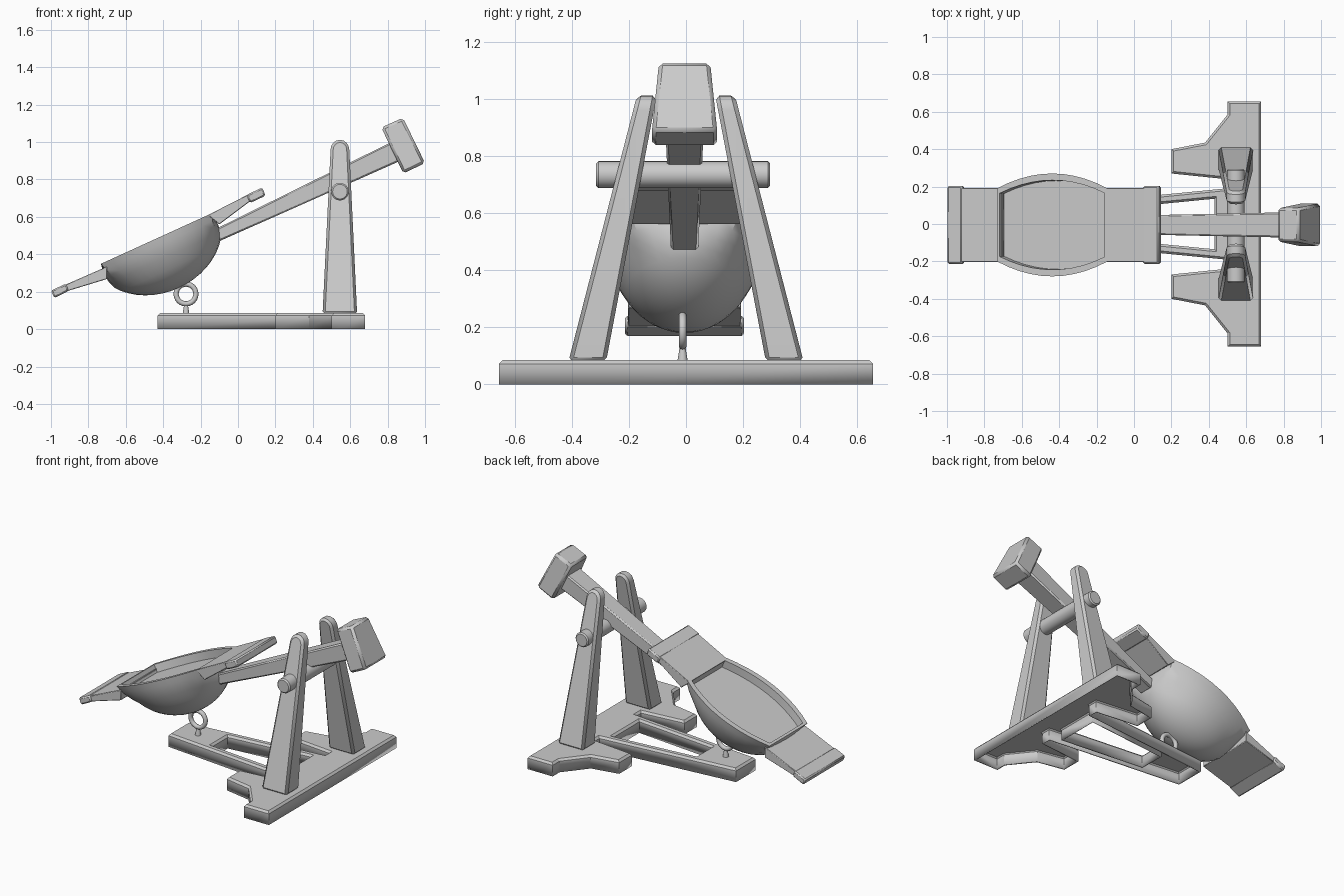
import bpy, bmesh, math
from mathutils import Vector

if "Cube" in bpy.data.objects:
    bpy.data.objects.remove(bpy.data.objects["Cube"])

YC = -0.005


def finish(name, bm, bevel=0.0, angle=35):
    bmesh.ops.recalc_face_normals(bm, faces=bm.faces[:])
    me = bpy.data.meshes.new(name)
    bm.to_mesh(me)
    bm.free()
    ob = bpy.data.objects.new(name, me)
    bpy.context.collection.objects.link(ob)
    if bevel:
        m = ob.modifiers.new("bevel", 'BEVEL')
        m.width, m.segments, m.limit_method = bevel, 1, 'ANGLE'
        m.angle_limit = math.radians(35)
    bpy.ops.object.select_all(action='DESELECT')
    bpy.context.view_layer.objects.active = ob
    ob.select_set(True)
    bpy.ops.object.shade_smooth_by_angle(angle=math.radians(angle))
    return ob


def slab(name, pts, bevel=0.01):
    """Side profile of (x, z, y0, y1) points, closed into a solid."""
    bm = bmesh.new()
    a = [bm.verts.new((x, y0, z)) for x, z, y0, y1 in pts]
    b = [bm.verts.new((x, y1, z)) for x, z, y0, y1 in pts]
    bm.faces.new(a)
    bm.faces.new(b[::-1])
    n = len(pts)
    for i in range(n):
        j = (i + 1) % n
        bm.faces.new((a[i], a[j], b[j], b[i]))
    return finish(name, bm, bevel, 30)


def sym(pts):
    """(x, z, half width) -> slab points about the arm centre line."""
    return [(x, z, YC - h, YC + h) for x, z, h in pts]


# base frame: outline with triangular opening, chamfered top, hollow underneath
half = [(-0.43, 0.10), (0.49, 0.19), (0.49, 0.24), (0.20, 0.27), (0.20, 0.40),
        (0.38, 0.435), (0.50, 0.585), (0.50, 0.655), (0.68, 0.655)]
hole = [(-0.13, 0.08), (0.43, 0.135)]
bm = bmesh.new()
for h in (half, hole):
    loop = h + [(x, -y) for x, y in reversed(h)]
    vs = [bm.verts.new((x, y, 0.085)) for x, y in loop]
    for i in range(len(vs)):
        bm.edges.new((vs[i - 1], vs[i]))
bmesh.ops.triangle_fill(bm, edges=bm.edges[:], use_beauty=True)
bmesh.ops.recalc_face_normals(bm, faces=bm.faces[:])
if sum(f.normal.z for f in bm.faces) < 0:
    bmesh.ops.reverse_faces(bm, faces=bm.faces[:])
bmesh.ops.inset_region(bm, faces=bm.faces[:], thickness=0.012,
                       use_boundary=True, use_even_offset=True)
rim = [e for e in bm.edges if e.is_boundary]
for v in {v for e in rim for v in e.verts}:
    v.co.z = 0.072
ext = bmesh.ops.extrude_edge_only(bm, edges=rim)
for v in ext["geom"]:
    if isinstance(v, bmesh.types.BMVert):
        v.co.z = 0
base = finish("base_frame", bm, 0, 20)
if sum(p.normal.z * p.area for p in base.data.polygons) < 0:
    base.data.flip_normals()
sol = base.modifiers.new("shell", 'SOLIDIFY')
sol.thickness, sol.offset = 0.012, -1

# leaning posts with rounded tops
prof = [(0.452, 0.08), (0.637, 0.08)]
prof += [(0.545 + 0.05 * math.cos(t * math.pi / 8), 0.96 + 0.052 * math.sin(t * math.pi / 8))
         for t in range(9)]
for side, label in ((1, "left"), (-1, "right")):
    pts = []
    for x, z in prof:
        f = (z - 0.08) / 0.92
        pts.append((x, z, side * (0.28 - 0.175 * f), side * (0.412 - 0.237 * f)))
    slab(label + "_post", pts, 0.014)


# axle
bm = bmesh.new()
bmesh.ops.create_cone(bm, cap_ends=True, segments=24, radius1=0.047, radius2=0.047, depth=0.61)
for v in bm.verts:
    v.co = Vector((0.545 + v.co.x, -0.01 + v.co.z, 0.735 + v.co.y))
finish("axle", bm, 0.008)

# throwing arm and counterweight
slab("throwing_arm", sym([(-0.12, 0.535, 0.048), (-0.10, 0.47, 0.048),
                          (0.88, 0.905, 0.068), (0.83, 1.005, 0.068)]), 0.008)
slab("counterweight", sym([(0.766, 1.078, 0.09), (0.882, 1.13, 0.09),
                           (1.0, 0.888, 0.115), (0.884, 0.832, 0.115)]), 0.014)

# straps and their end bars
slab("lower_strap", sym([(-0.70, 0.335, 0.198), (-0.70, 0.268, 0.198),
                         (-0.93, 0.198, 0.198), (-0.94, 0.23, 0.198)]), 0.003)
slab("lower_end_bar", sym([(-1.0, 0.206, 0.208), (-0.92, 0.243, 0.208),
                           (-0.905, 0.205, 0.208), (-0.982, 0.166, 0.208)]), 0.008)
slab("upper_strap", sym([(-0.16, 0.61, 0.198), (0.07, 0.728, 0.198),
                         (0.08, 0.695, 0.198), (-0.10, 0.56, 0.198)]), 0.003)
slab("upper_end_bar", sym([(0.046, 0.718, 0.208), (0.13, 0.757, 0.208),
                           (0.147, 0.713, 0.208), (0.064, 0.674, 0.208)]), 0.008)

# bowl: barrel-shaped rim lofted into a rounded hull, with a shallow recess
A, DEPTH, N = 0.325, 0.29, 10
side_pts = [(A - 2 * A * i / N, 0.195 + 0.08 * (1 - (1 - 2 * i / N) ** 2)) for i in range(N + 1)]
outline = side_pts + [(-A, 0.195 - 0.065 * i) for i in range(1, 6)]
outline += [(-u, -v) for u, v in side_pts] + [(A, -0.195 + 0.065 * i) for i in range(1, 6)]
tilt = math.radians(24.5)
centre = Vector((-0.437, YC, 0.484))
U = Vector((math.cos(tilt), 0, math.sin(tilt)))
W = Vector((-math.sin(tilt), 0, math.cos(tilt)))


def place(u, v, n):
    return centre + U * u + W * n + Vector((0, v, 0))


bm = bmesh.new()
rings = [[(u * 0.94, v * 0.86, -0.05) for u, v in outline],
         [(u * 0.95, v * 0.87, 0) for u, v in outline],
         [(u, v, 0) for u, v in outline]]
STEPS = 12
for k in range(1, STEPS):
    p = k / STEPS * math.pi / 2
    w = min(1, k / 4)
    c = math.cos(p)
    ring = []
    for u, v in outline:
        t = math.atan2(v / 0.27, u / A)
        eu, ev = 0.362 * math.cos(t), 0.262 * math.sin(t)
        ring.append(((u + (eu - u) * w) * c, (v + (ev - v) * w) * c, -DEPTH * math.sin(p)))
    rings.append(ring)
vr = [[bm.verts.new(place(*q)) for q in r] for r in rings]
for a, b in zip(vr, vr[1:]):
    for i in range(len(a)):
        j = (i + 1) % len(a)
        bm.faces.new((a[i], a[j], b[j], b[i]))
bm.faces.new(vr[0])
tip = bm.verts.new(place(0, 0, -DEPTH))
for i in range(len(outline)):
    bm.faces.new((vr[-1][i - 1], vr[-1][i], tip))
finish("bowl", bm, 0, 40)

# tie-down ring on a small stem
RX, RY, RZ = -0.278, -0.012, 0.188
bm = bmesh.new()
M, K = 24, 10
g = []
for i in range(M):
    a = 2 * math.pi * i / M
    row = []
    for j in range(K):
        b = 2 * math.pi * j / K
        r = 0.053 + 0.014 * math.cos(b)
        row.append(bm.verts.new((RX + r * math.cos(a), RY + 0.014 * math.sin(b), RZ + r * math.sin(a))))
    g.append(row)
for i in range(M):
    for j in range(K):
        bm.faces.new((g[i - 1][j - 1], g[i][j - 1], g[i][j], g[i - 1][j]))
finish("tie_ring", bm, 0, 60)
bm = bmesh.new()
bmesh.ops.create_cone(bm, cap_ends=True, segments=12, radius1=0.018, radius2=0.01, depth=0.05)
bmesh.ops.translate(bm, verts=bm.verts[:], vec=(RX, RY, 0.107))
finish("ring_stem", bm)
